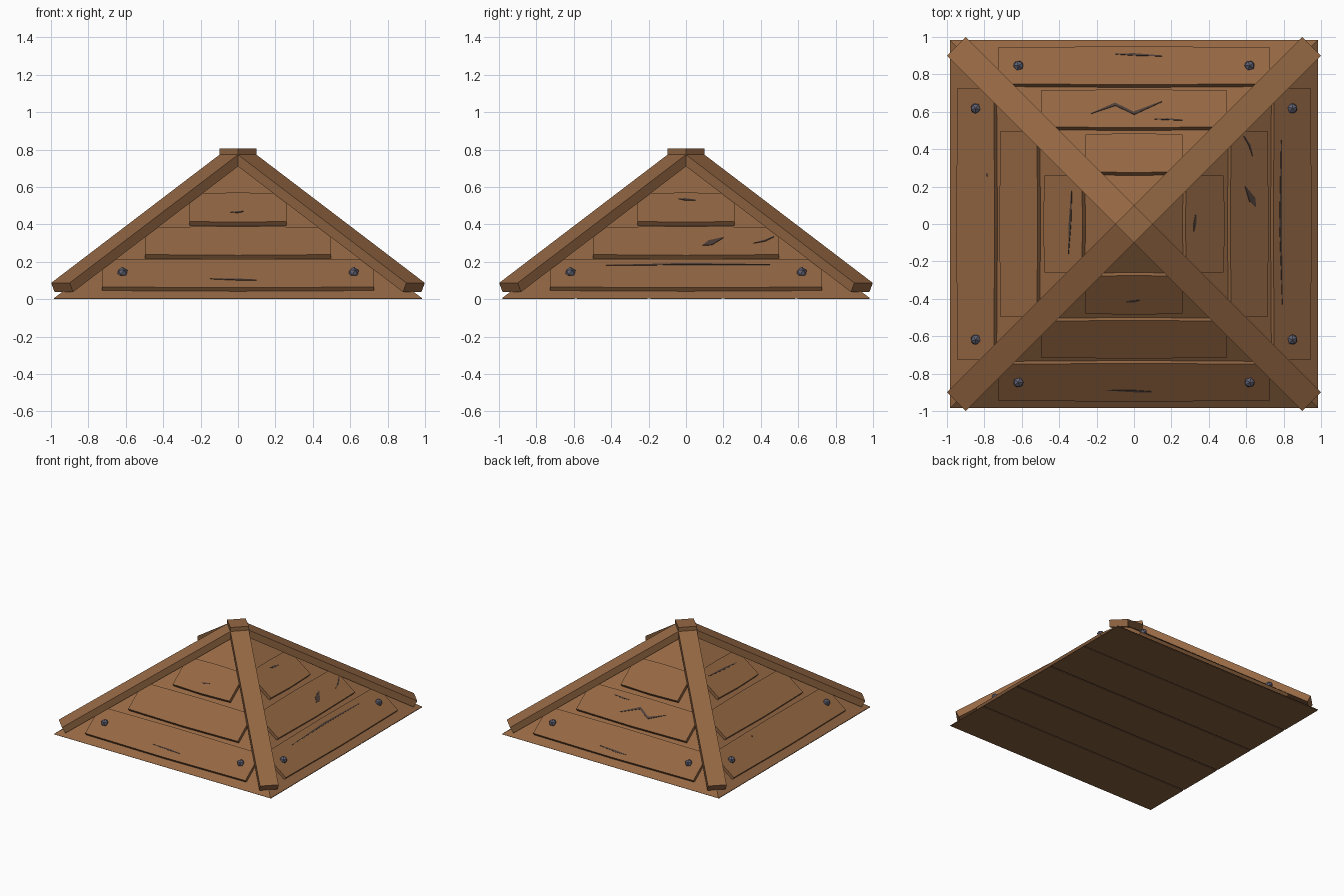
import bpy, bmesh, math
from mathutils import Matrix, Vector

old = bpy.data.objects.get("Cube")
if old:
    bpy.data.objects.remove(old, do_unlink=True)


def material(name, rgb):
    m = bpy.data.materials.new(name)
    m.use_nodes = True
    m.diffuse_color = (*rgb, 1)
    m.node_tree.nodes["Principled BSDF"].inputs["Base Color"].default_value = (*rgb, 1)
    return m


WOOD = material("brown wood", (0.30, 0.138, 0.057))
UNDER = material("underside wood", (0.25, 0.12, 0.052))
GAP = material("dark gap", (0.06, 0.035, 0.02))
SCRATCH = material("scratch brown", (0.075, 0.048, 0.038))
IRON = material("iron grey", (0.12, 0.12, 0.17))

HALF, APEX = 0.985, 0.742
SLOPE = APEX / HALF
NORMAL = Vector((0, -SLOPE, 1)).normalized()
THICK = 0.028
SIDES = ("front", "left", "back", "right")


def finish(name, bm, *mats):
    bmesh.ops.recalc_face_normals(bm, faces=bm.faces)
    me = bpy.data.meshes.new(name)
    bm.to_mesh(me)
    bm.free()
    for m in mats:
        me.materials.append(m)
    ob = bpy.data.objects.new(name, me)
    bpy.context.collection.objects.link(ob)
    return ob


def turn(k):
    return Matrix.Rotation(k * math.pi / 2, 4, "Z")


def on_slope(u, r, lift):
    """Point on the front slope: u sideways, r out from the centre."""
    return Vector((u, -r, SLOPE * (HALF - r))) + NORMAL * lift


def slab(name, outline, lift, thick, k, mat):
    """Flat outline laid on roof side k and given a thickness."""
    bm = bmesh.new()
    face = bm.faces.new([bm.verts.new(on_slope(u, r, lift)) for u, r in outline])
    ext = bmesh.ops.extrude_face_region(bm, geom=[face], use_keep_orig=True)
    top = [g for g in ext["geom"] if isinstance(g, bmesh.types.BMVert)]
    bmesh.ops.translate(bm, verts=top, vec=NORMAL * thick)
    bm.transform(turn(k))
    finish(name, bm, mat)


def box(name, size, matrix, mat):
    bm = bmesh.new()
    bmesh.ops.create_cube(bm, size=1, matrix=matrix @ Matrix.Diagonal((*size, 1)))
    finish(name, bm, mat)


# Pyramid body, dark below so the gaps between the boards read
bm = bmesh.new()
bmesh.ops.create_cone(bm, cap_ends=True, segments=4, radius1=HALF * math.sqrt(2),
                      radius2=0, depth=APEX - 0.005,
                      matrix=Matrix.Translation((0, 0, (APEX + 0.005) / 2))
                      @ Matrix.Rotation(math.pi / 4, 4, "Z"))
bmesh.ops.remove_doubles(bm, verts=bm.verts, dist=0.0001)
bm.normal_update()
for f in bm.faces:
    f.material_index = 1 if abs(f.normal.z) > 0.95 else 0
finish("roof_body", bm, WOOD, GAP)

# Five boards closing the underside
pitch = 2 * HALF / 5
for i in range(5):
    box(f"underside_board_{i + 1}", (2 * HALF, pitch - (0.016 if 0 < i < 4 else 0.012), 0.005),
        Matrix.Translation((0, (i - 2) * pitch, 0.0025)), UNDER)

# Three shingle planks and two bolts on every side
for k, side in enumerate(SIDES):
    for n, (low, high) in enumerate(((0.928, 0.733), (0.698, 0.503), (0.463, 0.263))):
        w = high - 0.005
        sag = 0.005
        slab(f"{side}_plank_{n + 1}",
             [(-w, low), (0, low + sag), (w, low), (w, high), (0, high - sag), (-w, high)],
             0, THICK, k, WOOD)
    for s in (-1, 1):
        bm = bmesh.new()
        bmesh.ops.create_icosphere(bm, subdivisions=1, radius=0.03)
        bm.transform(turn(k) @ Matrix.Translation(on_slope(s * 0.618, 0.828, THICK + 0.003)))
        finish(f"{side}_bolt_{'a' if s < 0 else 'b'}", bm, IRON)

# Scratches: side, half width, path across the plank (u, r)
SCRATCHES = (
    (0, 0.005, (-0.15, 0.888), (0, 0.893), (0.1, 0.897)),
    (0, 0.005, (-0.04, 0.416), (0, 0.414), (0.03, 0.408)),
    (1, 0.006, (-0.43, 0.793), (0, 0.783), (0.45, 0.788)),
    (1, 0.018, (0.09, 0.65), (0.13, 0.632), (0.2, 0.595)),
    (1, 0.005, (0.36, 0.635), (0.42, 0.618), (0.47, 0.588)),
    (1, 0.007, (-0.04, 0.32), (0, 0.325), (0.05, 0.33)),
    (2, 0.006, (0.1, 0.908), (0, 0.906), (-0.15, 0.898)),
    (2, 0.008, (0.23, 0.59), (0.1, 0.64), (0, 0.592), (-0.15, 0.655)),
    (2, 0.004, (-0.11, 0.56), (-0.18, 0.56), (-0.26, 0.555)),
    (3, 0.004, (-0.27, 0.786), (-0.265, 0.786), (-0.255, 0.786)),
    (3, 0.006, (0.16, 0.35), (0, 0.342), (-0.18, 0.333)),
)
for i, (k, half, *path) in enumerate(SCRATCHES):
    pts = [Vector((u, r - 0.017)) for u, r in path]
    run = (pts[-1] - pts[0]).normalized()
    across = Vector((-run.y, run.x))
    wide = [0.001] + [half] * (len(pts) - 2) + [0.002]
    outline = [p + across * w for p, w in zip(pts, wide)]
    outline += [p - across * w for p, w in reversed(list(zip(pts, wide)))]
    slab(f"{SIDES[k]}_scratch_{i + 1}", outline, THICK - 0.003, 0.006, k, SCRATCH)

# Corner beams running from the peak to each corner
tilt = math.atan(0.5385)
end, start, depth, width = 1.343, 0.05, 0.055, 0.14
length = (end - start) / math.cos(tilt)
for k, side in enumerate(SIDES):
    place = (turn(k + 0.5) @ Matrix.Translation((end, 0, 0.087))
             @ Matrix.Rotation(tilt, 4, "Y")
             @ Matrix.Translation((-length / 2, 0, -depth / 2)))
    box(f"corner_beam_{k + 1}", (length, width, depth), place, WOOD)

# Square cap over the meeting beams
box("peak_cap", (width, width, 0.04), Matrix.Translation((0, 0, 0.785)) @ turn(0.5), WOOD)
